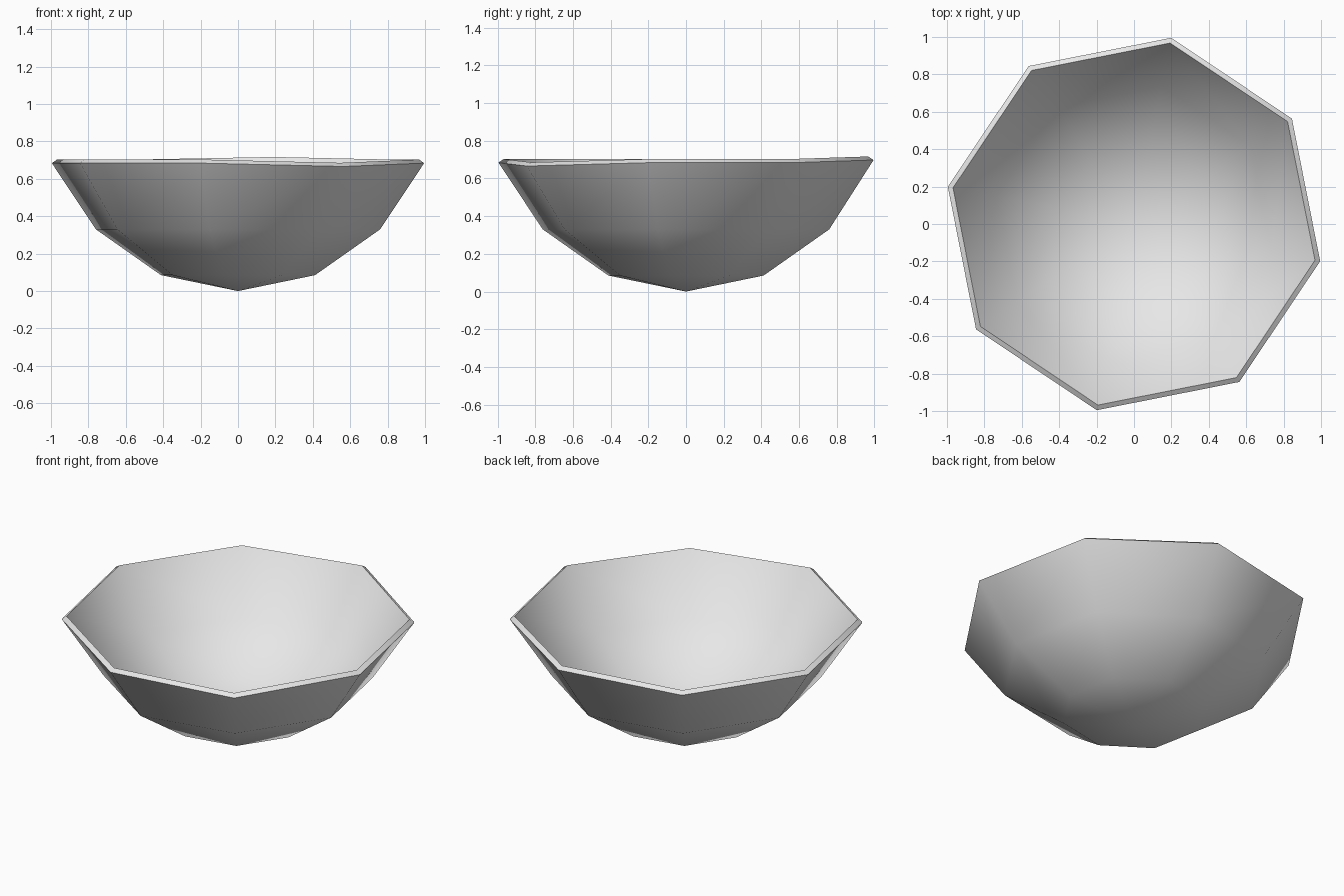
import bpy, bmesh
from math import sin, cos, radians

if "Cube" in bpy.data.objects:
    bpy.data.objects.remove(bpy.data.objects["Cube"], do_unlink=True)

SIDES = 8
TURN = radians(-11.3)          # rotation of the eight corners
RINGS = [(0.42, 0.085), (0.775, 0.33), (1.015, 0.684)]   # radius, height
RIM_SHIFT = {2: 0.014, 7: -0.018}   # uneven hand-cut rim corners

# Clay colour
clay = bpy.data.materials.new("grey_clay")
clay.use_nodes = True
grey = (0.8, 0.8, 0.8, 1)
clay.diffuse_color = grey
clay.node_tree.nodes["Principled BSDF"].inputs["Base Color"].default_value = grey

# Outer shell: pole at the bottom, then widening rings
bm = bmesh.new()
pole = bm.verts.new((0, 0, 0))
rings = []
for level, (r, z) in enumerate(RINGS):
    ring = []
    for i in range(SIDES):
        a = TURN + radians(360 / SIDES) * i
        dz = RIM_SHIFT.get(i, 0) if level == len(RINGS) - 1 else 0
        ring.append(bm.verts.new((r * cos(a), r * sin(a), z + dz)))
    rings.append(ring)
for i in range(SIDES):
    j = (i + 1) % SIDES
    bm.faces.new((pole, rings[0][j], rings[0][i]))
    for low, high in zip(rings, rings[1:]):
        bm.faces.new((low[i], low[j], high[j], high[i]))
bm.normal_update()

mesh = bpy.data.meshes.new("bowl")
bm.to_mesh(mesh)
bm.free()
bowl = bpy.data.objects.new("bowl", mesh)
bpy.context.collection.objects.link(bowl)
mesh.materials.append(clay)

# Wall thickness grows inwards, leaving a thin bevelled lip
bpy.context.view_layer.objects.active = bowl
bowl.select_set(True)
wall = bowl.modifiers.new("wall", "SOLIDIFY")
wall.thickness = 0.034
wall.offset = -1
bpy.ops.object.modifier_apply(modifier=wall.name)

# Smooth walls, crisp lip
bpy.ops.object.shade_smooth_by_angle(angle=radians(60))
